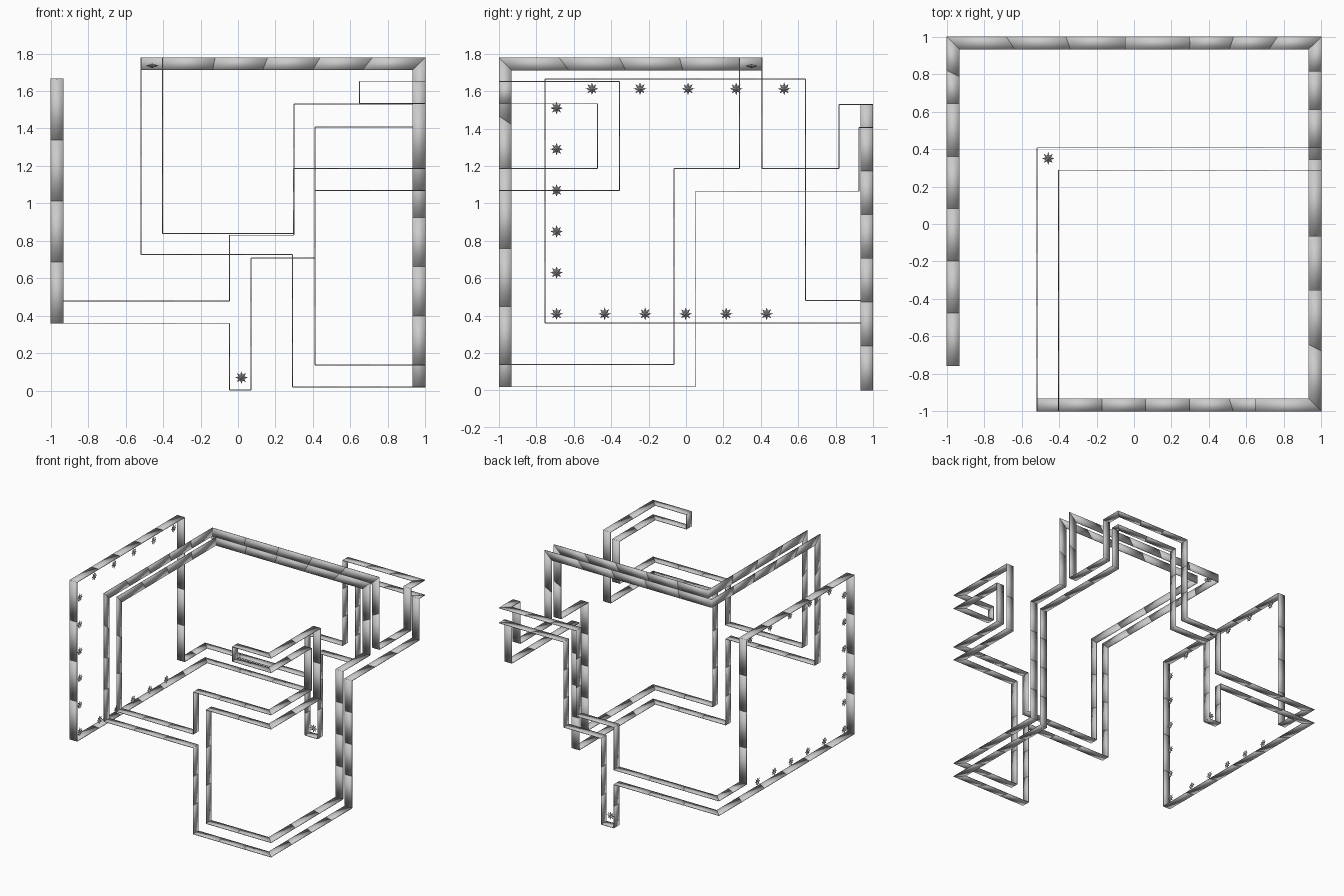
import bpy, bmesh, math
from mathutils import Vector, Matrix

if "Cube" in bpy.data.objects:
    bpy.data.objects.remove(bpy.data.objects["Cube"])

DEPTH = 0.068      # how far the ribbon reaches inward from the box shell
TOP = 1.78
THICK = 0.005      # sheet thickness
STEP = 0.34        # longest plate in a ribbon

def make_object(name, bm):
    me = bpy.data.meshes.new(name)
    bm.to_mesh(me)
    bm.free()
    ob = bpy.data.objects.new(name, me)
    bpy.context.collection.objects.link(ob)
    return ob

def inward(p):
    """Point moved inward from the shell; gives mitred corners for free."""
    lim = 1 - DEPTH
    return Vector((max(-lim, min(lim, p.x)), max(-lim, min(lim, p.y)), min(TOP - DEPTH, p.z)))

def ribbon(name, start, moves):
    """Closed ribbon of thin soft-shaded plates: each move sets one coordinate."""
    p = Vector(start)
    path = [p.copy()]
    for token in moves.split():
        p["xyz".index(token[0])] = float(token[1:])
        path.append(p.copy())
    bm = bmesh.new()
    for a, b in zip(path, path[1:] + path[:1]):
        ia, ib = inward(a), inward(b)
        n = max(1, math.ceil((b - a).length / STEP - 0.05))
        for k in range(n):
            s, t = k / n, (k + 1) / n
            corners = (a.lerp(b, s), a.lerp(b, t), ia.lerp(ib, t), ia.lerp(ib, s))
            bm.faces.new([bm.verts.new(c) for c in corners])
    for f in bm.faces:
        f.smooth = True
    ob = make_object(name, bm)
    solid = ob.modifiers.new("sheet", "SOLIDIFY")
    solid.thickness = THICK
    solid.offset = 0
    return ob

# Outer outline: left panel, back, right, front, roof, right, back
ribbon("outer_outline", (-1, 1, 0.48),
       "y.64 z1.665 y-.755 z.36 y1 "
       "x-.045 z.003 x.07 z.708 x.412 z1.407 x1 "
       "y.926 z1.065 y.052 z.02 y-1 "
       "x.292 z.727 x-.518 z1.78 "
       "y.407 x1 "
       "z1.186 y.817 z1.53 y1 "
       "x.298 z.83 x-.045 z.48")

# Inner outline: front, right, front, right, roof
ribbon("inner_outline", (-0.402, -1, TOP),
       "z.84 x.295 z1.186 x1 "
       "y-.473 z1.533 y-1 "
       "x.648 z1.652 x1 "
       "y-.355 z1.07 y-1 "
       "x.41 z.138 x1 "
       "y-.065 z1.186 y.287 z1.78 "
       "x-.402")

def star(name, loc, axis):
    """Small eight-pointed stud with raised centres, facing along axis."""
    bm = bmesh.new()
    rim = []
    for k in range(16):
        r = 0.034 if k % 2 == 0 else 0.017
        a = k * math.pi / 8
        rim.append(bm.verts.new((r * math.cos(a), r * math.sin(a), 0)))
    tips = [bm.verts.new((0, 0, h)) for h in (0.012, -0.012)]
    for k in range(16):
        a, b = rim[k], rim[(k + 1) % 16]
        bm.faces.new((a, b, tips[0]))
        bm.faces.new((b, a, tips[1]))
    rot = Vector((0, 0, 1)).rotation_difference(Vector(axis)).to_matrix().to_4x4()
    bmesh.ops.transform(bm, matrix=Matrix.Translation(loc) @ rot, verts=bm.verts)
    return make_object(name, bm)

# Studs along the left panel edges
IN = 1 - 0.048
for i in range(5):
    star("upper_stud", (-IN, -0.503 + 0.257 * i, 1.613), (1, 0, 0))
    star("lower_stud", (-IN, -0.435 + 0.2165 * i, 0.41), (1, 0, 0))
for i in range(6):
    star("side_stud", (-IN, -0.692, 0.41 + 0.22 * i), (1, 0, 0))

# Single studs on the back slot and the roof corner
star("back_stud", (0.018, IN, 0.07), (0, -1, 0))
star("roof_stud", (-0.458, 0.35, TOP - 0.045), (0, 0, 1))
